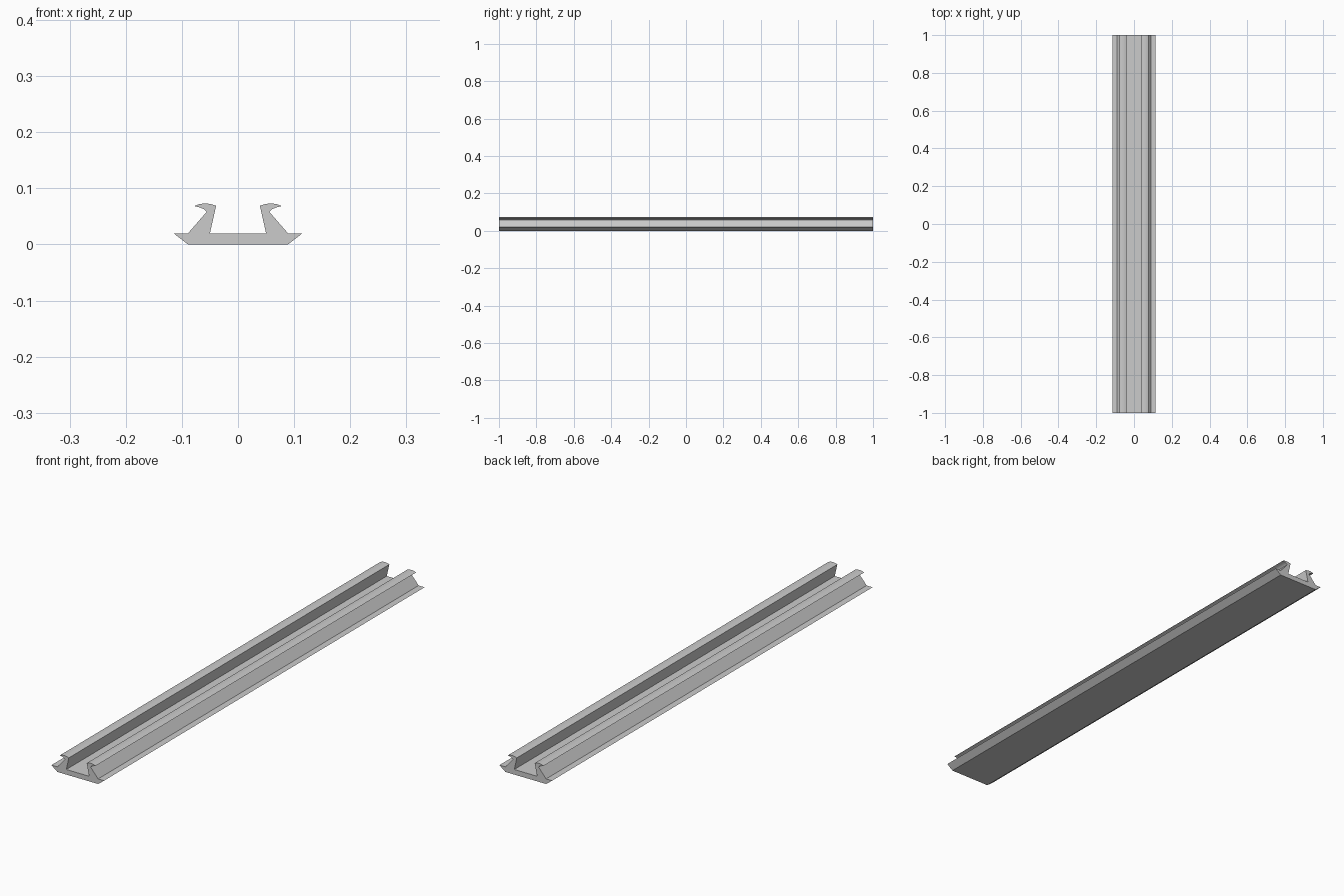
import bpy
import bmesh

cube = bpy.data.objects.get("Cube")
if cube:
    bpy.data.objects.remove(cube, do_unlink=True)

LENGTH = 2.0

# Plain grey material
grey = bpy.data.materials.new("light grey")
grey.use_nodes = True
colour = (0.6, 0.6, 0.6, 1.0)
grey.diffuse_color = colour
grey.node_tree.nodes["Principled BSDF"].inputs["Base Color"].default_value = colour

# Half cross-section (x, z): base flange, leaning arm, curved hook, inner wall
half = [
    (0.089, 0.0), (0.115, 0.02), (0.089, 0.02),
    (0.056, 0.058), (0.060, 0.0625), (0.068, 0.066), (0.078, 0.0685),
    (0.068, 0.0722), (0.058, 0.0732), (0.049, 0.0722), (0.039, 0.069),
    (0.050, 0.02),
]
outline = half + [(-x, z) for x, z in reversed(half)]

# Extrude the mirrored outline along the rail's length
bm = bmesh.new()
end = bm.faces.new([bm.verts.new((x, -LENGTH / 2, z)) for x, z in outline])
new = bmesh.ops.extrude_face_region(bm, geom=[end], use_keep_orig=True)["geom"]
bmesh.ops.translate(bm, vec=(0, LENGTH, 0),
                    verts=[v for v in new if isinstance(v, bmesh.types.BMVert)])
bmesh.ops.recalc_face_normals(bm, faces=bm.faces)

mesh = bpy.data.meshes.new("rail")
bm.to_mesh(mesh)
bm.free()
mesh.materials.append(grey)
rail = bpy.data.objects.new("rail", mesh)
bpy.context.collection.objects.link(rail)

# Smooth the rounded hooks, keeping the profile corners sharp
bpy.context.view_layer.objects.active = rail
rail.select_set(True)
bpy.ops.object.shade_smooth_by_angle(angle=0.45)
